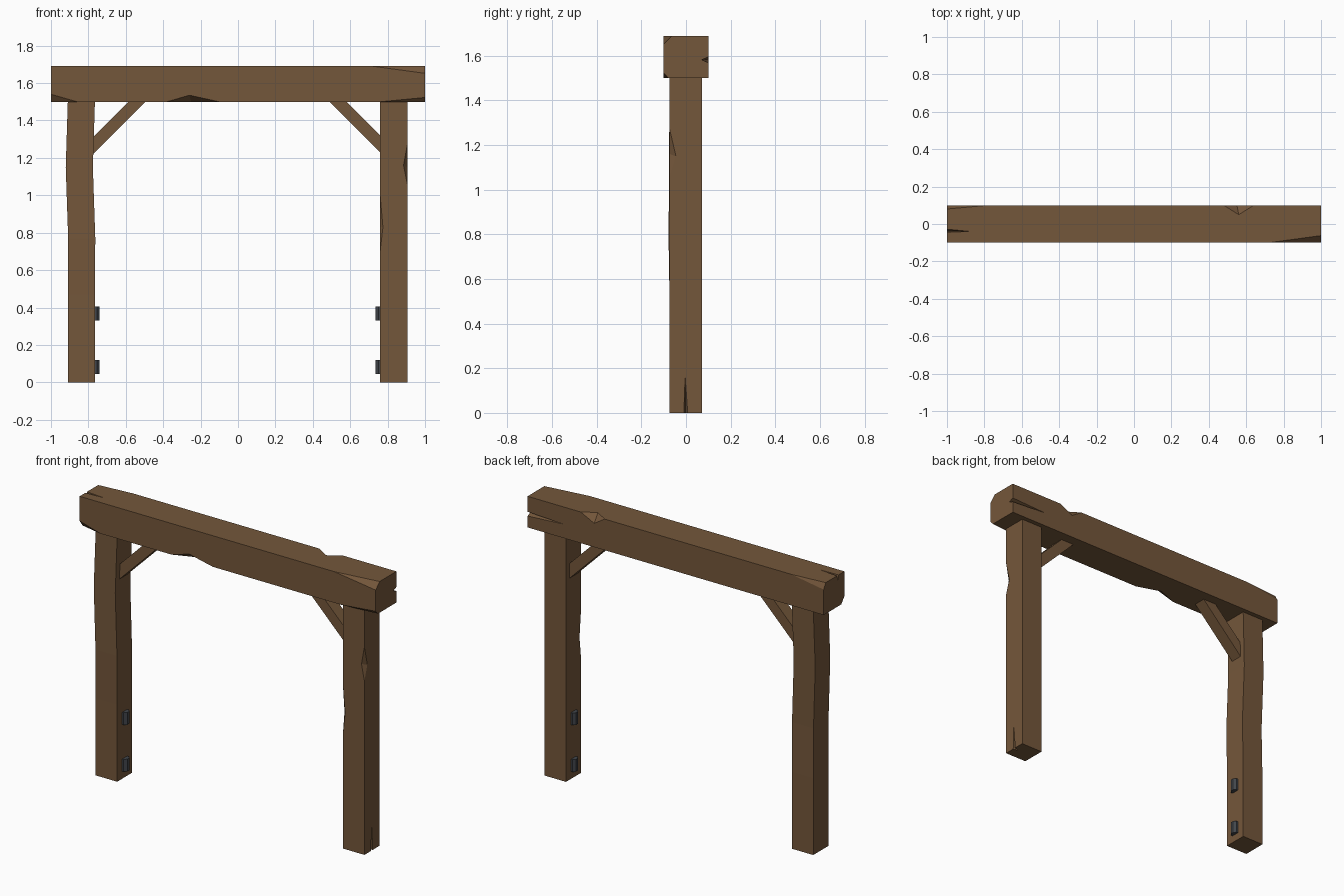
import bpy, bmesh, math
from mathutils import Vector

if "Cube" in bpy.data.objects:
    bpy.data.objects.remove(bpy.data.objects["Cube"])


def material(name, col):
    m = bpy.data.materials.new(name)
    m.diffuse_color = (*col, 1)
    m.use_nodes = True
    m.node_tree.nodes["Principled BSDF"].inputs["Base Color"].default_value = m.diffuse_color
    return m


wood = material("brown wood", (0.175, 0.095, 0.043))
iron = material("dark iron", (0.055, 0.062, 0.072))


def finish(bm, name, mat):
    bmesh.ops.recalc_face_normals(bm, faces=bm.faces[:])
    me = bpy.data.meshes.new(name)
    bm.to_mesh(me)
    bm.free()
    me.materials.append(mat)
    ob = bpy.data.objects.new(name, me)
    bpy.context.collection.objects.link(ob)
    return ob


def loft(name, rings, mat):
    bm = bmesh.new()
    vs = [[bm.verts.new(p) for p in r] for r in rings]
    n = len(vs[0])
    for a, b in zip(vs, vs[1:]):
        for i in range(n):
            j = (i + 1) % n
            bm.faces.new((a[i], a[j], b[j], b[i]))
    bm.faces.new(vs[0][::-1])
    bm.faces.new(vs[-1])
    return finish(bm, name, mat)


def rect(x0, x1, y0, y1, z):
    return [(x0, y0, z), (x1, y0, z), (x1, y1, z), (x0, y1, z)]


def carve(ob, cuts):
    # subtract convex hull wedges, then delete the cutters
    for pts in cuts:
        bm = bmesh.new()
        for p in pts:
            bm.verts.new(p)
        bmesh.ops.convex_hull(bm, input=bm.verts[:])
        cutter = finish(bm, "cutter", wood)
        cutter.hide_render = True
        mod = ob.modifiers.new("chip", 'BOOLEAN')
        mod.operation = 'DIFFERENCE'
        mod.solver = 'EXACT'
        mod.object = cutter
        bpy.context.view_layer.objects.active = ob
        bpy.ops.object.modifier_apply(modifier=mod.name)
        bpy.data.objects.remove(cutter)


def edge_chip(e1, e2, p, q, out):
    # notch between e1 and e2 on an edge, reaching p and q on the two faces
    mid = (Vector(p) + Vector(q)) / 2 + Vector(out)
    return [e1, e2, p, q, mid]


def end_chip(e, p, q, out):
    # sloping chip from e on an edge to p and q on the end of the timber
    e, p, q = Vector(e), Vector(p), Vector(q)
    p2, q2 = e + (p - e) * 1.1, e + (q - e) * 1.1
    return [e, p2, q2, (p2 + q2) / 2 + Vector(out)]


# top beam with worn edges and end cracks
beam = loft("top_beam", [rect(-1, 1, -.1, .1, 1.5), rect(-1, 1, -.1, .1, 1.69)], wood)
carve(beam, [
    end_chip((-.86, -.1, 1.5), (-1, -.1, 1.54), (-1, -.07, 1.5), (0, -.1, -.1)),
    end_chip((.76, -.1, 1.5), (1, -.1, 1.523), (1, -.078, 1.5), (0, -.1, -.1)),
    end_chip((.72, -.1, 1.69), (1, -.1, 1.652), (1, -.062, 1.69), (0, -.1, .1)),
    end_chip((-.78, .1, 1.69), (-1, .1, 1.655), (-1, .08, 1.69), (0, .1, .1)),
    edge_chip((-.38, -.1, 1.5), (-.1, -.1, 1.5), (-.26, -.1, 1.535),
              (-.25, -.05, 1.5), (0, -.1, -.1)),
    edge_chip((.48, .1, 1.69), (.64, .1, 1.69), (.55, .1, 1.645),
              (.56, .05, 1.69), (0, .1, .1)),
    [(-.87, -.04, 1.691), (-1.01, -.024, 1.70), (-1.01, -.046, 1.70), (-1.01, -.037, 1.655)],
    [(.75, .101, 1.585), (1.01, .105, 1.567), (1.01, .105, 1.598), (1.01, .069, 1.582)],
])

# left post, slightly bent
bends = [(0, 0, 0), (.47, 0, 0), (.77, .002, -.005), (1.15, -.011, -.003), (1.5, 0, 0)]
left = loft("left_post", [rect(-.91 + dx, -.765 + dx, -.073 + dy, .072 + dy, z)
                          for z, dx, dy in bends], wood)

# right post with worn front edges and a crack at the foot
right = loft("right_post", [rect(.76, .905, -.073, .072, 0),
                            rect(.76, .905, -.073, .072, 1.5)], wood)
carve(right, [
    edge_chip((.905, -.073, 1.06), (.905, -.073, 1.27), (.885, -.073, 1.16),
              (.905, -.045, 1.15), (.1, -.1, 0)),
    edge_chip((.76, -.073, .7), (.76, -.073, 1.0), (.775, -.073, .83),
              (.76, -.058, .83), (-.1, -.1, 0)),
    [(.906, -.004, .17), (.91, -.011, -.01), (.91, .01, -.01), (.872, -.002, -.01)],
])

# diagonal braces and iron pins on both sides
for side, s, x in (("left", -1, .765), ("right", 1, .76)):
    prof = [(x + .03, 1.20), (x + .03, 1.29), (x - .2, 1.52), (x - .29, 1.52)]
    loft(side + "_brace", [[(s * px, y, pz) for px, pz in prof] for y in (-.038, .038)], wood)
    for tag, z in (("lower", .045), ("upper", .33)):
        rings = []
        for zz in (z, z + .075):
            rings.append([(s * x + .026 * math.cos(a), .026 * math.sin(a), zz)
                          for a in [math.pi / 4 * (k + .5) for k in range(8)]])
        loft(side + "_" + tag + "_hinge_pin", rings, iron)
